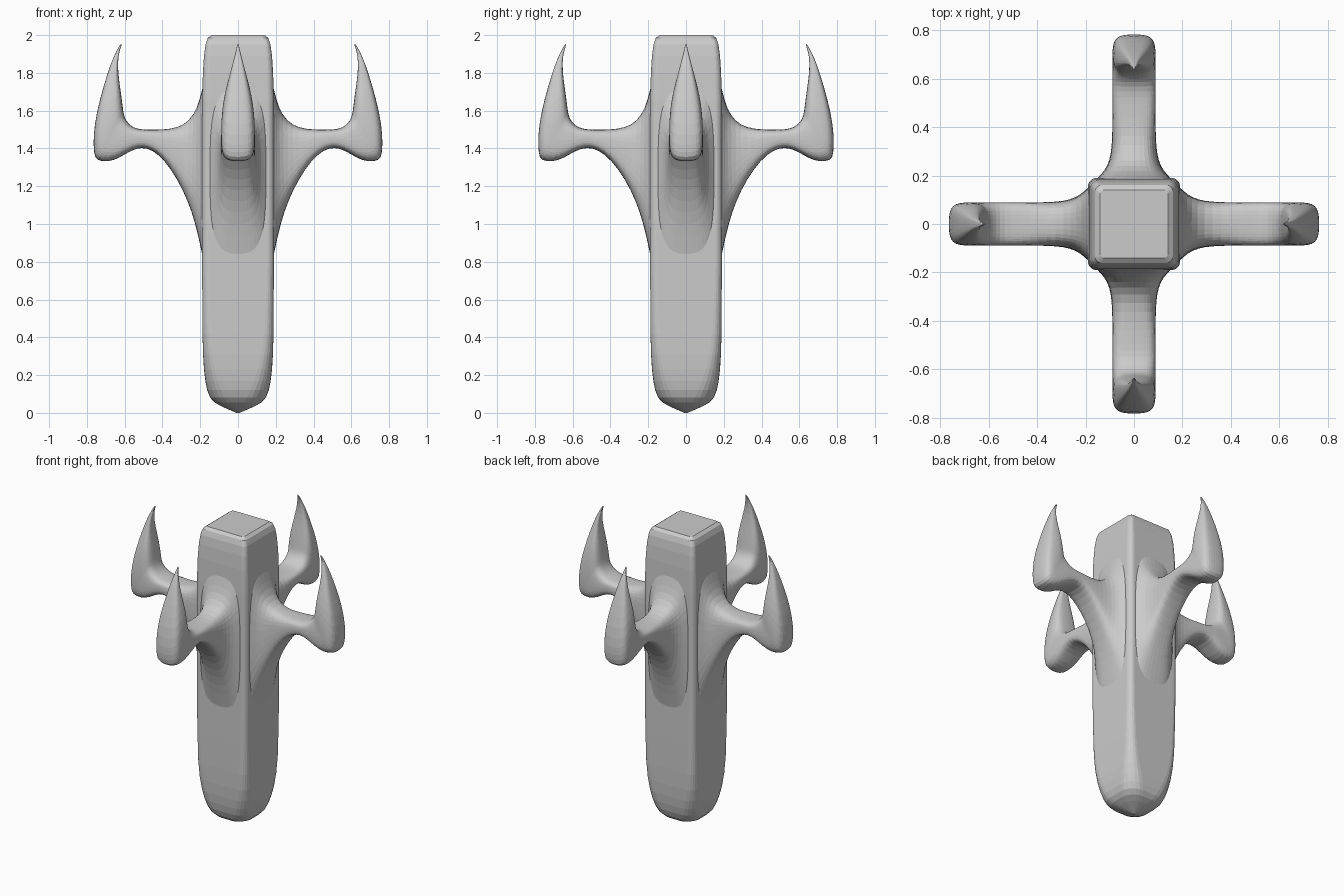
import bpy, bmesh
from math import sin, cos, pi, radians
from mathutils import Vector

if "Cube" in bpy.data.objects:
    bpy.data.objects.remove(bpy.data.objects["Cube"])


def loft(name, rings, cap_start, cap_end, levels=0):
    """Skin a list of equal-length point rings into one object."""
    bm = bmesh.new()
    vr = [[bm.verts.new(p) for p in r] for r in rings]
    n = len(rings[0])
    for a, b in zip(vr, vr[1:]):
        for i in range(n):
            j = (i + 1) % n
            bm.faces.new((a[i], a[j], b[j], b[i]))
    if cap_start:
        bm.faces.new(vr[0][::-1])
    if cap_end:
        bm.faces.new(vr[-1])
    bmesh.ops.recalc_face_normals(bm, faces=bm.faces)
    me = bpy.data.meshes.new(name)
    bm.to_mesh(me)
    bm.free()
    ob = bpy.data.objects.new(name, me)
    bpy.context.collection.objects.link(ob)
    if levels:
        mod = ob.modifiers.new("smooth", 'SUBSURF')
        mod.levels = mod.render_levels = levels
    return ob


def rounded_square(h, r, z, crown=0.0, k=6):
    """Square ring of half width h, corner radius r; corners lifted by crown."""
    pts = []
    for c in range(4):
        a0 = c * pi / 2
        sx = 1 if c in (0, 3) else -1
        sy = 1 if c < 2 else -1
        for i in range(k + 1):
            a = a0 + i / k * pi / 2
            pts.append((sx * (h - r) + r * cos(a), sy * (h - r) + r * sin(a), z))
    return pts


def signed_pow(v, e):
    return (abs(v) ** e) * (1 if v >= 0 else -1)


def arm_ring(top, bottom, w, n=20, e=0.62):
    """Squarish oval spanning a top and bottom point in the arm plane."""
    t, b = Vector((top[0], 0, top[1])), Vector((bottom[0], 0, bottom[1]))
    mid, half = (t + b) / 2, (t - b) / 2
    return [mid + half * signed_pow(cos(2 * pi * i / n), e)
            + Vector((0, w * signed_pow(sin(2 * pi * i / n), e), 0)) for i in range(n)]


# Central column: (half width, corner radius, height)
body = [(0.008, 0.007, 0.0), (0.05, 0.042, 0.018), (0.09, 0.072, 0.036),
        (0.125, 0.092, 0.056), (0.148, 0.098, 0.082), (0.163, 0.097, 0.12),
        (0.173, 0.088, 0.17), (0.180, 0.075, 0.23), (0.185, 0.060, 0.31),
        (0.188, 0.048, 0.42), (0.189, 0.040, 0.60), (0.190, 0.036, 0.80),
        (0.190, 0.036, 1.2), (0.190, 0.036, 1.65), (0.186, 0.034, 1.80),
        (0.180, 0.032, 1.89), (0.172, 0.030, 1.95), (0.160, 0.026, 1.985),
        (0.140, 0.018, 2.0)]
loft("column", [rounded_square(*s) for s in body], True, True)

# Arm with upturned claw: (top point, bottom point, half thickness)
arm = [((.17, 1.79), (.17, .74), .165), ((.192, 1.71), (.195, .86), .150),
       ((.215, 1.615), (.225, 1.0), .122), ((.26, 1.545), (.265, 1.12), .101),
       ((.32, 1.51), (.32, 1.235), .092), ((.40, 1.50), (.39, 1.338), .090),
       ((.46, 1.50), (.45, 1.39), .089), ((.51, 1.50), (.51, 1.408), .089),
       ((.555, 1.51), (.57, 1.388), .090), ((.585, 1.538), (.63, 1.347), .091),
       ((.597, 1.56), (.69, 1.327), .090), ((.603, 1.58), (.752, 1.335), .089),
       ((.607, 1.60), (.763, 1.37), .090), ((.612, 1.64), (.768, 1.46), .088),
       ((.620, 1.70), (.750, 1.59), .078), ((.632, 1.78), (.712, 1.73), .053),
       ((.637, 1.86), (.676, 1.845), .027), ((.628, 1.915), (.645, 1.915), .011),
       ((.613, 1.955), (.620, 1.957), .003)]


def reach(p, extra):
    return (p[0] + extra * min(1, max(0, (p[0] - .3) / .3)), p[1])


for i, name in enumerate(("right", "back", "left", "front")):
    extra = 0.018 if i % 2 else 0.0   # front and back arms reach slightly further
    rings = [arm_ring(reach(t, extra), reach(b, extra), w) for t, b, w in arm]
    ob = loft(name + "_claw_arm", rings, False, True, levels=1)
    ob.rotation_euler.z = radians(90 * i)
